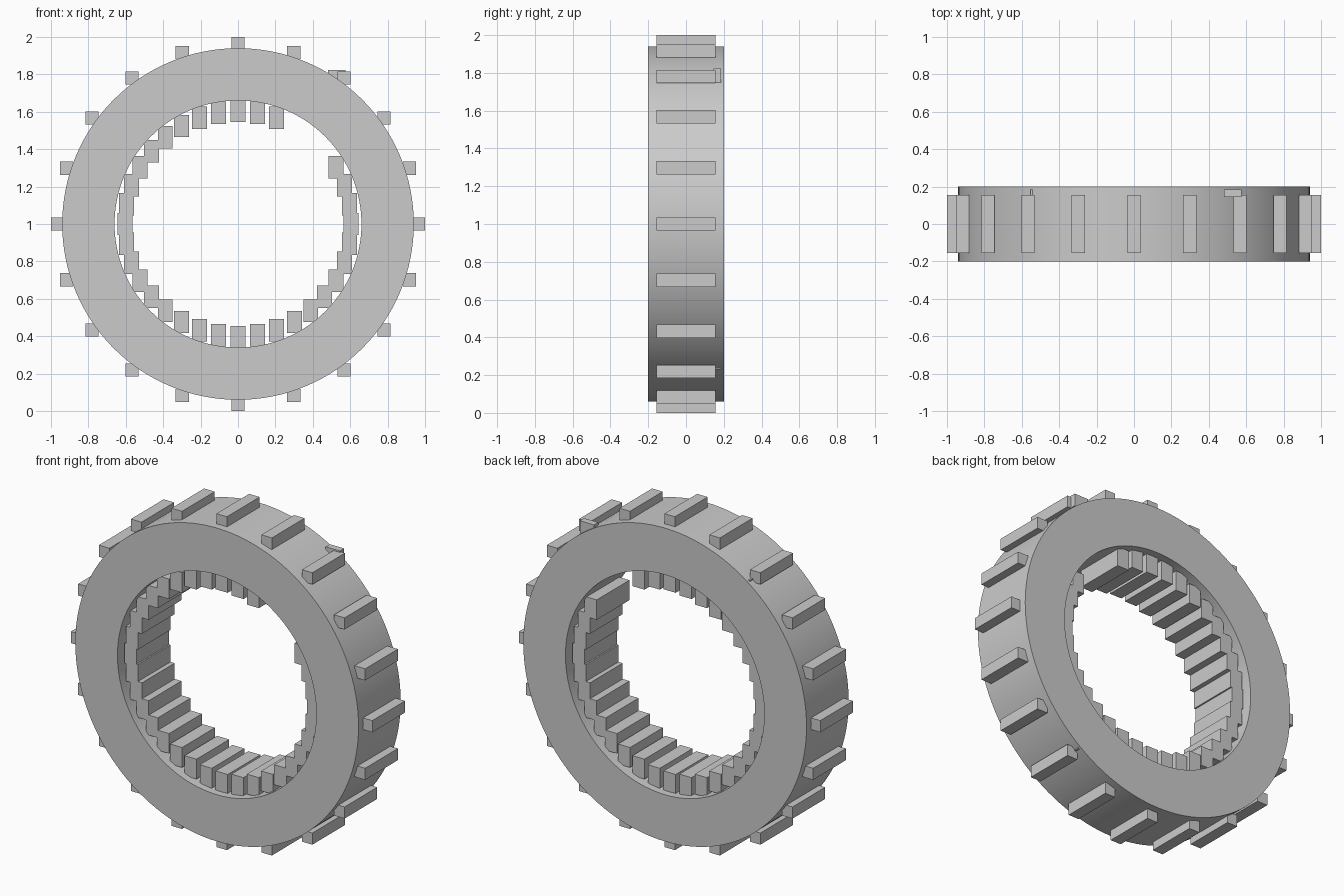
import bpy, bmesh
from math import sin, cos, radians, pi
from mathutils import Matrix, Vector

cube = bpy.data.objects.get("Cube")
if cube:
    bpy.data.objects.remove(cube, do_unlink=True)

grey = bpy.data.materials.new("plain grey")
grey.use_nodes = True
colour = (0.6, 0.6, 0.6, 1)
grey.diffuse_color = colour
grey.node_tree.nodes["Principled BSDF"].inputs["Base Color"].default_value = colour

CENTRE = Vector((0, 0, 1))


def finish(name, bm):
    bmesh.ops.recalc_face_normals(bm, faces=bm.faces)
    mesh = bpy.data.meshes.new(name)
    bm.to_mesh(mesh)
    bm.free()
    mesh.materials.append(grey)
    obj = bpy.data.objects.new(name, mesh)
    bpy.context.collection.objects.link(obj)
    return obj


def add_box(bm, centre, size):
    matrix = Matrix.Translation(centre) @ Matrix.Diagonal((*size, 1))
    bmesh.ops.create_cube(bm, size=1, matrix=matrix)


def upright_teeth(name, count, radius, size, missing=()):
    """Axis-aligned blocks set around the ring, counted clockwise from the top."""
    bm = bmesh.new()
    for i in range(count):
        if i not in missing:
            a = 2 * pi * i / count
            add_box(bm, CENTRE + radius * Vector((sin(a), 0, cos(a))), size)
    return finish(name, bm)


# Ring body: a rectangular section swept around the y axis
bm = bmesh.new()
section = [(0.66, -0.2), (0.94, -0.2), (0.94, 0.2), (0.66, 0.2)]
verts = [bm.verts.new((r, y, 1)) for r, y in section]
edges = [bm.edges.new((verts[i], verts[(i + 1) % 4])) for i in range(4)]
bmesh.ops.spin(bm, geom=verts + edges, cent=CENTRE, axis=(0, 1, 0),
               angle=2 * pi, steps=128, use_merge=True)
bmesh.ops.remove_doubles(bm, verts=bm.verts, dist=0.0001)
ring = finish("ring_body", bm)
bpy.ops.object.select_all(action="DESELECT")
ring.select_set(True)
bpy.context.view_layer.objects.active = ring
bpy.ops.object.shade_smooth_by_angle(angle=radians(30))

# Outer treads and inner teeth, with an opening at the upper left
upright_teeth("outer_treads", 20, 0.965, (0.07, 0.31, 0.07))
upright_teeth("inner_teeth", 36, 0.605, (0.08, 0.31, 0.12), missing=(3, 4, 5))

# Small blocks sunk into the rim near the back
bm = bmesh.new()
for x, z in ((0.528, 1.787), (-0.505, 1.73), (0.505, 0.27)):
    add_box(bm, (x, 0.165, z), (0.095, 0.04, 0.075))
finish("rim_blocks", bm)
